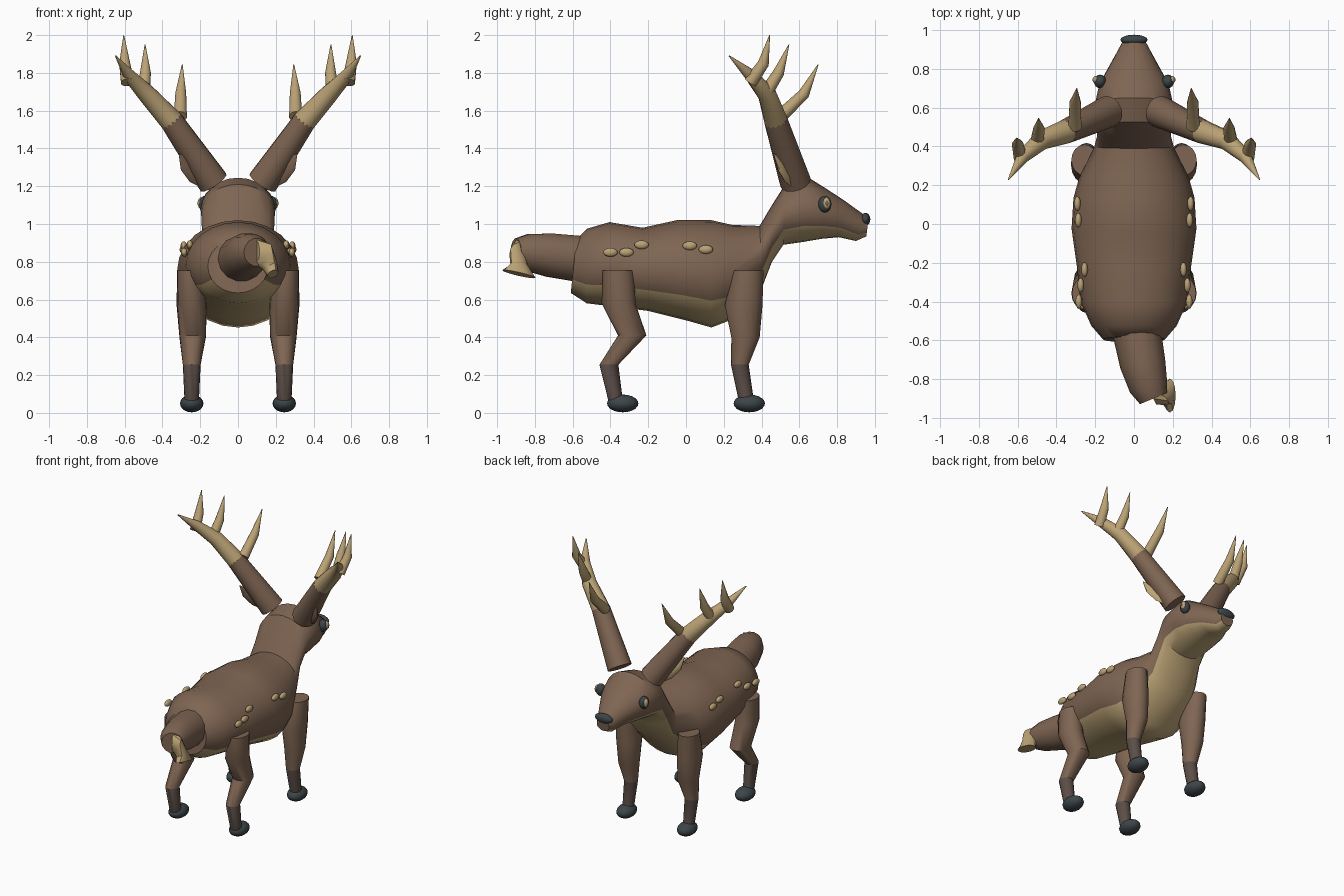
import bpy, bmesh
from math import sin, cos, pi, radians
from mathutils import Vector as V

if "Cube" in bpy.data.objects:
    bpy.data.objects.remove(bpy.data.objects["Cube"])


def material(name, rgb):
    m = bpy.data.materials.new(name)
    m.use_nodes = True
    m.diffuse_color = (*rgb, 1)
    m.node_tree.nodes["Principled BSDF"].inputs["Base Color"].default_value = (*rgb, 1)
    return m


BROWN = material("brown fur", (0.21, 0.13, 0.085))
TAN = material("tan", (0.5, 0.365, 0.18))
SOCK = material("dark grey brown", (0.105, 0.075, 0.064))
DARK = material("slate black", (0.045, 0.06, 0.066))


def finish(bm, name, mats, rule=None, angle=40):
    """Turn a bmesh into a smooth-shaded object, colouring faces by a rule."""
    bmesh.ops.recalc_face_normals(bm, faces=bm.faces)
    bm.normal_update()
    if rule:
        for f in bm.faces:
            f.material_index = rule(f)
    me = bpy.data.meshes.new(name)
    bm.to_mesh(me)
    bm.free()
    for m in mats:
        me.materials.append(m)
    ob = bpy.data.objects.new(name, me)
    bpy.context.collection.objects.link(ob)
    bpy.ops.object.select_all(action='DESELECT')
    ob.select_set(True)
    bpy.context.view_layer.objects.active = ob
    bpy.ops.object.shade_smooth_by_angle(angle=radians(angle))
    return ob


def loft(name, rings, mats, n=16, band=None, rule=None, angle=40):
    """Skin ellipses (centre, u, v); band(ring, segment) gives the face colour."""
    bm = bmesh.new()
    loops = [[bm.verts.new(c + u * cos(2 * pi * i / n) + v * sin(2 * pi * i / n))
              for i in range(n)] for c, u, v in rings]
    for k, (a, b) in enumerate(zip(loops, loops[1:])):
        for i in range(n):
            j = (i + 1) % n
            f = bm.faces.new((a[i], a[j], b[j], b[i]))
            if band:
                f.material_index = band(k, i)
    for end, k in ((loops[0], 0), (loops[-1], len(loops) - 2)):
        f = bm.faces.new(end)
        if band:
            f.material_index = band(k, 0)
    return finish(bm, name, mats, rule, angle)


def tube(name, path, mats, n=14, band=None, ref=(0, 0, 1), flat=1, rule=None):
    """Round or flattened tube through (x, y, z, radius) points."""
    pts = [V(p[:3]) for p in path]
    rings = []
    for i, p in enumerate(pts):
        t = (pts[min(i + 1, len(pts) - 1)] - pts[max(i - 1, 0)]).normalized()
        u = t.cross(V(ref)).normalized()
        rings.append((p, u * path[i][3], u.cross(t) * path[i][3] * flat))
    return loft(name, rings, mats, n, band, rule)


def ellipsoid(name, centre, radii, mat, segments=16):
    bm = bmesh.new()
    bmesh.ops.create_uvsphere(bm, u_segments=segments, v_segments=10, radius=1)
    bmesh.ops.scale(bm, vec=radii, verts=bm.verts)
    bmesh.ops.translate(bm, vec=centre, verts=bm.verts)
    return finish(bm, name, [mat], angle=80)


# Body, neck and head: top y, top z, bottom y, bottom z, half width
profile = [(-.58, .92, -.61, .635, .16), (-.525, .975, -.525, .58, .22),
           (-.405, 1.01, -.4, .565, .275), (-.23, .98, -.2, .54, .295),
           (-.05, 1.02, 0, .49, .322), (.135, 1.02, .135, .452, .312),
           (.245, .995, .22, .485, .285), (.39, .99, .405, .67, .205),
           (.455, 1.1, .455, .8, .19), (.525, 1.21, .515, .89, .195),
           (.65, 1.245, .62, .905, .198), (.73, 1.195, .72, .922, .178),
           (.83, 1.13, .81, .93, .125), (.955, 1.04, .9, .91, .065),
           (.965, 1.02, .955, .935, .05)]
body_rings = []
for ty, tz, by, bz, w in profile:
    top, bottom = V((0, ty, tz)), V((0, by, bz))
    body_rings.append(((top + bottom) / 2, V((w, 0, 0)), (top - bottom) / 2))
N = 24
loft("body", body_rings, [BROWN, TAN], N,
     band=lambda k, i: int(N * 7 / 12 <= i < N * 11 / 12))
ellipsoid("nose", (0, .95, 1.025), (.07, .026, .034), DARK)

# Tail curling to one side with a pale flared tip
tube("tail", [(.015, -.56, .815, .125), (.045, -.72, .835, .118), (.075, -.84, .85, .1),
              (.1, -.9, .85, .075)], [BROWN])
loft("tail_tip", [(V((.085, -.87, .855)), V((.03, -.06, 0)), V((0, 0, .07))),
                  (V((.13, -.89, .84)), V((.04, -.045, 0)), V((.03, 0, .06))),
                  (V((.165, -.885, .785)), V((.01, -.045, 0)), V((.04, 0, .02))),
                  (V((.185, -.885, .735)), V((0, -.088, .02)), V((.03, 0, .01)))], [TAN], 12)


def leg(name, side, joints):
    """Horizontal rings (x, y, z, x radius, y radius); last section is the sock."""
    rings = [(V((side * x, y, z)), V((rx, 0, 0)), V((0, ry, 0))) for x, y, z, rx, ry in joints]
    loft(name, rings, [BROWN, SOCK], 16, band=lambda k, i: int(k == len(joints) - 2))


for side, word in ((1, "left"), (-1, "right")):
    # Legs and hooves
    leg(f"front_leg_{word}", side,
        [(.255, .33, .755, .068, .08), (.245, .305, .57, .08, .1), (.24, .315, .4, .07, .075),
         (.245, .285, .255, .047, .047), (.245, .32, .06, .038, .04)])
    leg(f"rear_leg_{word}", side,
        [(.255, -.358, .755, .065, .083), (.245, -.357, .58, .078, .09), (.24, -.285, .41, .07, .075),
         (.245, -.408, .255, .047, .05), (.245, -.372, .06, .038, .038)])
    for y, which in ((.335, "front"), (-.335, "rear")):
        ellipsoid(f"{which}_hoof_{word}", (side * .245, y, .05), (.062, .083, .047), DARK)

    # Antler with a furry base and three tines
    tube(f"antler_base_{word}", [(side * .13, .58, 1.22, .083), (side * .355, .475, 1.55, .062)],
         [BROWN])
    tube(f"antler_beam_{word}",
         [(side * .35, .477, 1.543, .062), (side * .48, .43, 1.685, .05),
          (side * .575, .345, 1.785, .034), (side * .648, .228, 1.89, .003)], [TAN])
    tines = [((.305, .5, 1.57), (.303, .625, 1.69), (.295, .7, 1.845)),
             ((.5, .42, 1.69), (.49, .49, 1.8), (.492, .545, 1.95)),
             ((.585, .34, 1.75), (.6, .41, 1.85), (.605, .443, 2.0))]
    for i, tine in enumerate(tines):
        tube(f"antler_tine_{i + 1}_{word}",
             [(side * x, y, z, r) for (x, y, z), r in zip(tine, (.036, .03, .002))],
             [TAN], 10, ref=(1, 0, 0))

    # Ear with a pale inner side
    tube(f"ear_{word}", [(side * .17, .575, 1.2, .02), (side * .225, .54, 1.26, .05),
                         (side * .275, .5, 1.315, .042), (side * .312, .465, 1.37, .003)],
         [BROWN, TAN], 10, ref=(0, 1, -.4), flat=.35,
         rule=lambda f: int(f.normal.dot(V((0, 1, -.6))) > .3))

    # Eye: dark ball, pale iris, dark pupil
    ellipsoid(f"eye_{word}", (side * .175, .735, 1.105), (.032, .035, .044), DARK)
    ellipsoid(f"iris_{word}", (side * .197, .744, 1.11), (.016, .02, .03), TAN, 12)
    ellipsoid(f"pupil_{word}", (side * .207, .745, 1.11), (.008, .01, .016), BROWN, 10)

    # Flank spots
    for i, (x, y, z) in enumerate([(.285, -.4, .85), (.275, -.315, .85), (.255, -.235, .89),
                                   (.287, .02, .885), (.292, .105, .865)]):
        ellipsoid(f"spot_{i + 1}_{word}", (side * x, y, z), (.017, .038, .023), TAN, 12)
